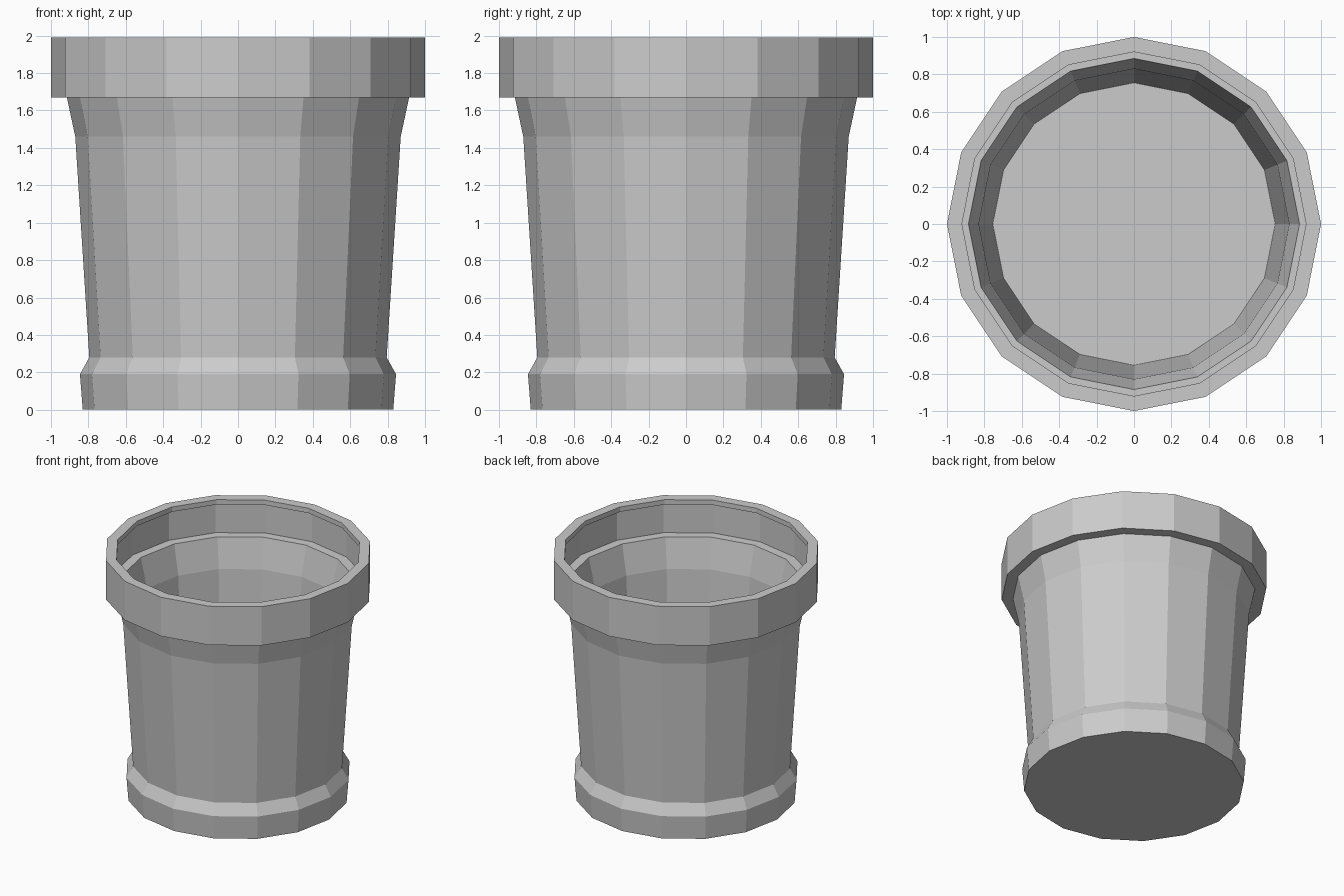
import bpy
import bmesh
from math import cos, sin, tau

cube = bpy.data.objects.get("Cube")
if cube:
    bpy.data.objects.remove(cube, do_unlink=True)

SIDES = 16

# One plain grey for the whole pot
grey = bpy.data.materials.new("plain_grey")
grey.use_nodes = True
colour = (0.6, 0.6, 0.6, 1)
grey.diffuse_color = colour
grey.node_tree.nodes["Principled BSDF"].inputs["Base Color"].default_value = colour


def lathe(name, profile, cap_ends):
    """Turn a (radius, height) profile into a faceted solid."""
    bm = bmesh.new()
    rings = [[bm.verts.new((r * cos(tau * i / SIDES), r * sin(tau * i / SIDES), z))
              for i in range(SIDES)] for r, z in profile]
    pairs = list(zip(rings, rings[1:]))
    if cap_ends:
        bm.faces.new(rings[0])
        bm.faces.new(rings[-1])
    else:
        pairs.append((rings[-1], rings[0]))
    for low, high in pairs:
        for i in range(SIDES):
            j = (i + 1) % SIDES
            bm.faces.new((low[i], low[j], high[j], high[i]))
    bmesh.ops.recalc_face_normals(bm, faces=bm.faces)
    mesh = bpy.data.meshes.new(name)
    bm.to_mesh(mesh)
    bm.free()
    mesh.materials.append(grey)
    obj = bpy.data.objects.new(name, mesh)
    bpy.context.collection.objects.link(obj)
    return obj


# Foot, flared wall, overhanging rim with inner lip and ledge, hollow, floor
lathe("flower_pot", [
    (0.83, 0), (0.845, 0.19), (0.795, 0.28), (0.87, 1.46), (0.915, 1.67),
    (1, 1.67), (1, 1.99), (0.92, 1.99), (0.92, 1.95), (0.96, 1.95),
    (0.96, 1.70), (0.885, 1.70), (0.83, 1.46), (0.755, 0.28),
], cap_ends=True)
